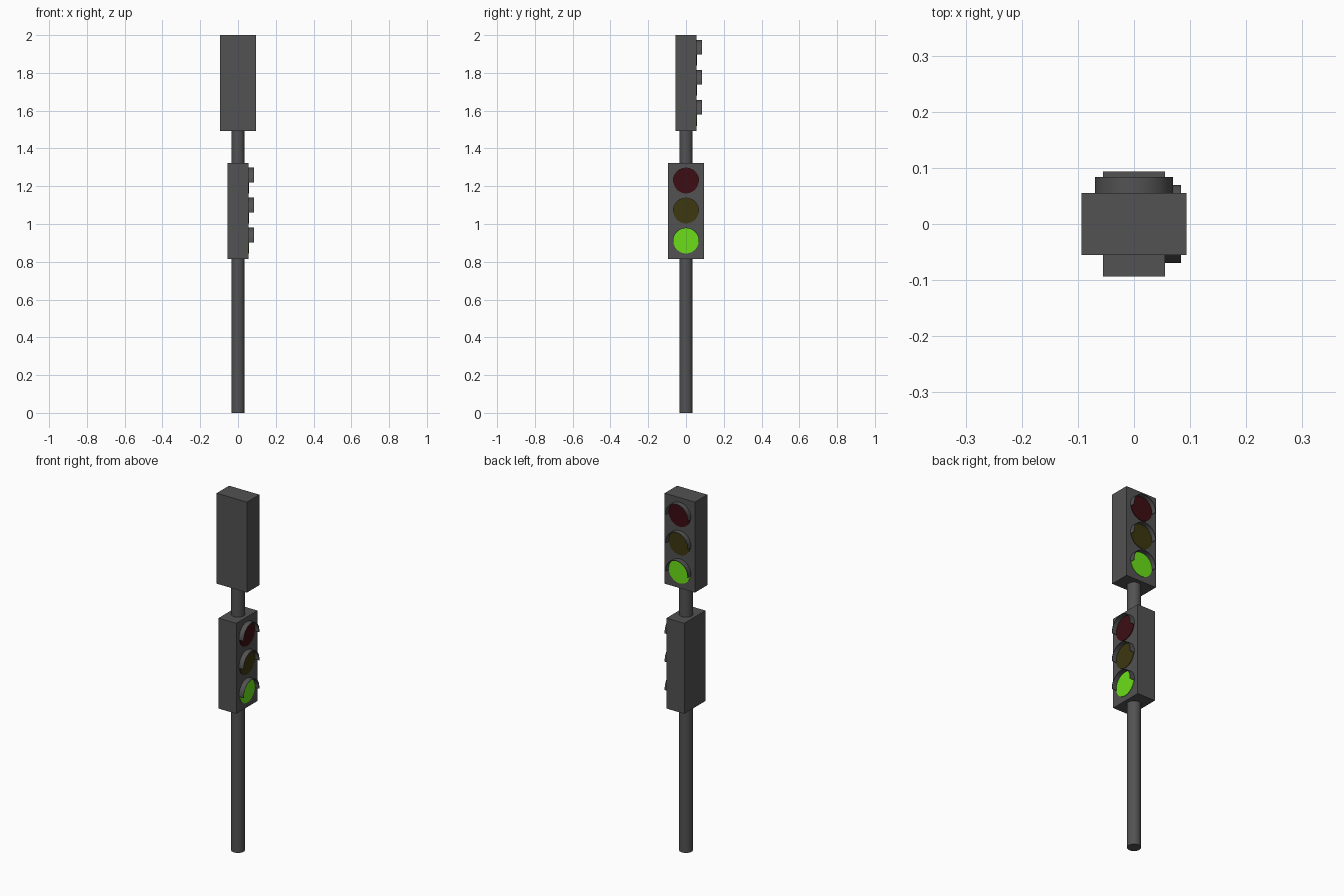
import bpy, bmesh, math
from mathutils import Matrix

if "Cube" in bpy.data.objects:
    bpy.data.objects.remove(bpy.data.objects["Cube"])


def material(name, rgb):
    m = bpy.data.materials.new(name)
    m.diffuse_color = (*rgb, 1)
    m.use_nodes = True
    m.node_tree.nodes["Principled BSDF"].inputs["Base Color"].default_value = m.diffuse_color
    return m


GREY = material("dark_grey", (0.085, 0.085, 0.085))
LAMPS = [("red", material("red_off", (0.045, 0.004, 0.006))),
         ("amber", material("amber_off", (0.045, 0.038, 0.005))),
         ("green", material("green_lit", (0.145, 0.73, 0.009)))]
SPACING, LENS_R, VISOR_R = 0.159, 0.067, 0.0695


def add_object(name, bm, mat, matrix=Matrix(), smooth=False):
    bmesh.ops.recalc_face_normals(bm, faces=bm.faces[:])
    bm.transform(matrix)
    mesh = bpy.data.meshes.new(name)
    bm.to_mesh(mesh)
    bm.free()
    obj = bpy.data.objects.new(name, mesh)
    bpy.context.collection.objects.link(obj)
    mesh.materials.append(mat)
    if smooth:
        bpy.ops.object.select_all(action='DESELECT')
        obj.select_set(True)
        bpy.context.view_layer.objects.active = obj
        bpy.ops.object.shade_smooth_by_angle(angle=math.radians(35))
    return obj


def cylinder(radius, depth, matrix):
    bm = bmesh.new()
    bmesh.ops.create_cone(bm, cap_ends=True, segments=32, radius1=radius,
                          radius2=radius, depth=depth, matrix=matrix)
    return bm


def visor(y0, y1, z):
    # thin open hood: an arc band a little over half a circle, pushed along y
    bm = bmesh.new()
    n, start, sweep = 20, math.radians(-7), math.radians(194)
    rings = []
    for i in range(n + 1):
        a = start + sweep * i / n
        rings.append([bm.verts.new((r * math.cos(a), y, z + r * math.sin(a)))
                      for r, y in ((VISOR_R, y0), (VISOR_R, y1),
                                   (LENS_R, y1), (LENS_R, y0))])
    for a, b in zip(rings, rings[1:]):
        for k in range(4):
            bm.faces.new((a[k], a[(k + 1) % 4], b[(k + 1) % 4], b[k]))
    bm.faces.new(rings[0])
    bm.faces.new(rings[-1])
    return bm


def signal_head(prefix, z, turn):
    # built facing +y, then turned about the pole
    place = Matrix.Translation((0, 0, z)) @ Matrix.Rotation(turn, 4, 'Z')
    bm = bmesh.new()
    bmesh.ops.create_cube(bm, size=1, matrix=Matrix.Diagonal((0.188, 0.11, 0.508, 1)))
    add_object(prefix + "_housing", bm, GREY, place)
    for i, (colour, mat) in enumerate(LAMPS):
        lz = SPACING * (1 - i)
        at = Matrix.Translation((0, 0.0525, lz)) @ Matrix.Rotation(math.pi / 2, 4, 'X')
        add_object(f"{prefix}_{colour}_lens", cylinder(LENS_R, 0.011, at), mat, place, True)
        add_object(f"{prefix}_{colour}_visor", visor(0.05, 0.084, lz), GREY, place, True)


# pole
add_object("pole", cylinder(0.035, 1.6, Matrix.Translation((0, 0, 0.8))), GREY, smooth=True)

# upper head faces the back, lower head faces the right
signal_head("upper", 1.746, 0)
signal_head("lower", 1.07, -math.pi / 2)
